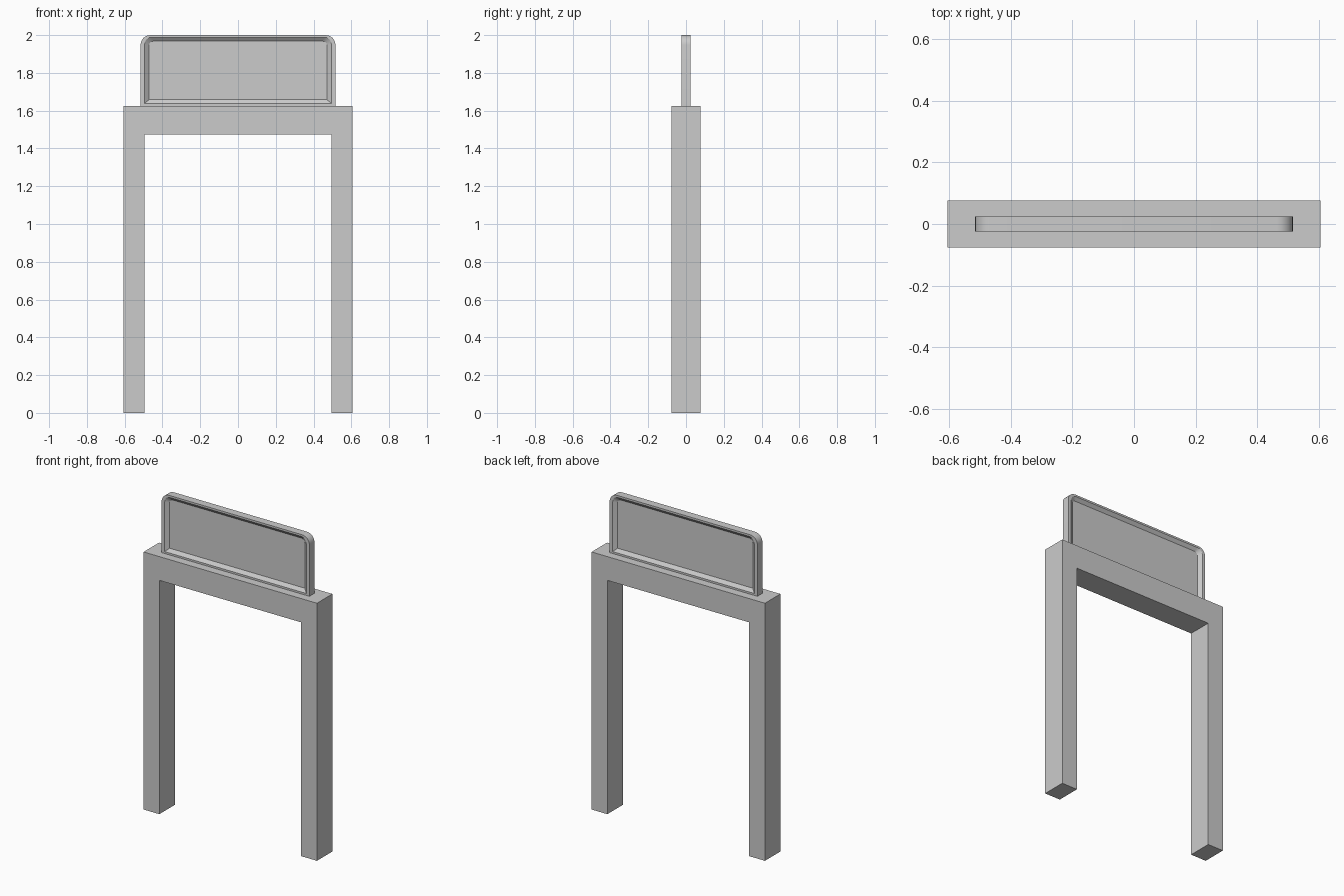
import bpy, bmesh, math

if "Cube" in bpy.data.objects:
    bpy.data.objects.remove(bpy.data.objects["Cube"])


def finish(name, bm):
    bmesh.ops.recalc_face_normals(bm, faces=bm.faces)
    mesh = bpy.data.meshes.new(name)
    bm.to_mesh(mesh)
    bm.free()
    obj = bpy.data.objects.new(name, mesh)
    bpy.context.collection.objects.link(obj)
    return obj


def outline(half_w, bottom, top, radius, steps=6):
    """Rectangle outline with rounded top corners, as (x, z) points."""
    right = [(half_w, bottom)]
    for i in range(steps + 1):
        a = math.pi / 2 * i / steps
        right.append((half_w - radius + radius * math.cos(a),
                      top - radius + radius * math.sin(a)))
    return right + [(-x, z) for x, z in reversed(right)]


# Frame: two posts and a crossbeam as one extruded arch
arch = [(-0.605, 0), (-0.495, 0), (-0.495, 1.475), (0.495, 1.475),
        (0.495, 0), (0.605, 0), (0.605, 1.625), (-0.605, 1.625)]
bm = bmesh.new()
face = bm.faces.new([bm.verts.new((x, -0.077, z)) for x, z in arch])
ext = bmesh.ops.extrude_face_region(bm, geom=[face])
moved = [v for v in ext["geom"] if isinstance(v, bmesh.types.BMVert)]
bmesh.ops.translate(bm, verts=moved, vec=(0, 0.154, 0))
finish("post_frame", bm)

# Sign board: raised rim and sloped recess on both faces
rim = outline(0.516, 1.625, 2.0, 0.052)
opening = outline(0.494, 1.637, 1.988, 0.035)
panel = outline(0.472, 1.658, 1.968, 0.025)
layers = [(panel, -0.008), (opening, -0.025), (rim, -0.025),
          (rim, 0.025), (opening, 0.025), (panel, 0.008)]
bm = bmesh.new()
rings = [[bm.verts.new((x, y, z)) for x, z in pts] for pts, y in layers]
for a, b in zip(rings, rings[1:]):
    for i in range(len(a)):
        j = (i + 1) % len(a)
        bm.faces.new((a[i], a[j], b[j], b[i]))
bm.faces.new(rings[0])
bm.faces.new(rings[-1])
sign = finish("sign_board", bm)

# Smooth the rounded corners, keep the hard edges
bpy.ops.object.select_all(action='DESELECT')
sign.select_set(True)
bpy.context.view_layer.objects.active = sign
bpy.ops.object.shade_smooth_by_angle(angle=math.radians(30))
